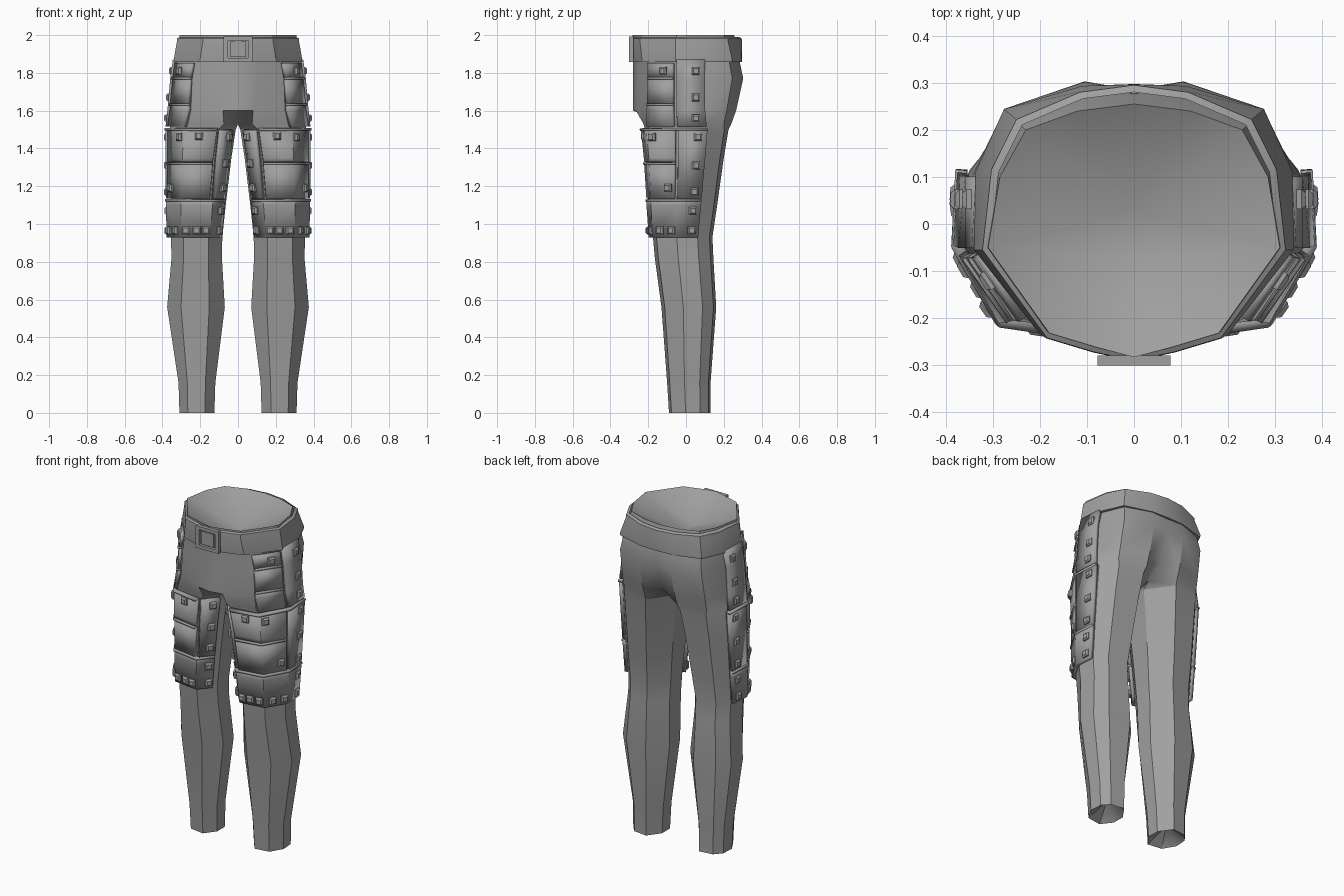
import bpy, bmesh, math
from mathutils import Vector

if "Cube" in bpy.data.objects:
    bpy.data.objects.remove(bpy.data.objects["Cube"])

grey = bpy.data.materials.new("plain_grey")
grey.diffuse_color = (0.35, 0.35, 0.35, 1)
grey.use_nodes = True
grey.node_tree.nodes["Principled BSDF"].inputs["Base Color"].default_value = grey.diffuse_color

# Half cross-section of a leg, going round from inner front to inner back
LEG = [(0, .3), (.27, 0), (.76, .06), (1, .4), (.97, .75), (.76, .95), (.3, 1), (0, .65)]
# Leg rows: height, inner x, outer x, front y, back y
ROWS = [(0, .125, .31, -.09, .13), (.16, .12, .315, -.10, .13), (.56, .07, .375, -.13, .16),
        (.82, .085, .352, -.165, .145), (.93, .083, .355, -.175, .14), (1.1, .065, .358, -.187, .165),
        (1.35, .035, .36, -.203, .2), (1.5, .012, .36, -.217, .225)]
rings = [(z, [(a + u * (b - a), f + v * (k - f)) for u, v in LEG]) for z, a, b, f, k in ROWS]
# Hip rings above the crotch
rings += [
    (1.53, [(0, -.1), (.075, -.225), (.265, -.205), (.36, -.05), (.355, .1), (.28, .2), (.11, .24), (0, .12)]),
    (1.6, [(0, -.28), (.08, -.265), (.25, -.195), (.35, -.05), (.345, .1), (.28, .215), (.11, .265), (0, .23)]),
    (1.77, [(0, -.28), (.1, -.255), (.24, -.19), (.335, -.05), (.335, .1), (.275, .245), (.105, .303), (0, .285)]),
    (1.88, [(0, -.28), (.1, -.255), (.22, -.195), (.32, -.05), (.31, .1), (.26, .225), (.11, .28), (0, .275)]),
    (2.0, [(0, -.283), (.08, -.262), (.18, -.232), (.31, -.05), (.285, .1), (.23, .2), (.12, .24), (0, .255)])]


def finish(bm, name, mirror=True, thickness=0):
    """Turn a bmesh into a shaded, optionally thickened and mirrored object."""
    if not thickness:
        bmesh.ops.recalc_face_normals(bm, faces=bm.faces)
    me = bpy.data.meshes.new(name)
    bm.to_mesh(me)
    bm.free()
    me.materials.append(grey)
    ob = bpy.data.objects.new(name, me)
    bpy.context.collection.objects.link(ob)
    if thickness:
        s = ob.modifiers.new("thickness", 'SOLIDIFY')
        s.thickness, s.offset = thickness, 1
    if mirror:
        m = ob.modifiers.new("mirror", 'MIRROR')
        m.use_clip = True
        m.merge_threshold = .0005
    bpy.ops.object.select_all(action='DESELECT')
    ob.select_set(True)
    bpy.context.view_layer.objects.active = ob
    bpy.ops.object.shade_smooth_by_angle(angle=math.radians(30))
    return ob


def flat_pos(t, z):
    """Point on the body outline; t counts corners round the section."""
    t %= 8
    i, f = int(t), t - int(t)
    for (z0, r0), (z1, r1) in zip(rings, rings[1:]):
        if z <= z1:
            break
    k = (z - z0) / (z1 - z0)
    a = Vector(r0[i]).lerp(Vector(r1[i]), k)
    b = Vector(r0[(i + 1) % 8]).lerp(Vector(r1[(i + 1) % 8]), k)
    return a.lerp(b, f)


def surface(t, z, off=0):
    """Body point pushed out by off, with its outward normal and tangent."""
    p = flat_pos(t, z)
    d = (flat_pos(t + .2, z) - flat_pos(t - .2, z)).normalized()
    n = Vector((d.y, -d.x, 0))
    return Vector((p.x, p.y, z)) + n * off, n, Vector((d.x, d.y, 0))


def plate(name, t0, t1, z0, z1, thickness=.018):
    """Armour plate that follows the body between two corners and two heights."""
    ts = [t0] + [i for i in range(8) if t0 + .01 < i < t1 - .01] + [t1]
    zs = [z0] + [r[0] for r in rings if z0 + .02 < r[0] < z1 - .02] + [z1]
    bm = bmesh.new()
    grid = [[bm.verts.new(surface(t, z, .004)[0]) for t in ts] for z in zs]
    for lo, hi in zip(grid, grid[1:]):
        for i in range(len(ts) - 1):
            bm.faces.new((lo[i], lo[i + 1], hi[i + 1], hi[i]))
    return finish(bm, name, True, thickness)


# Trousers: lofted half, dished waist and dished ankle openings
bm = bmesh.new()
loops = [[bm.verts.new((x, y, z)) for x, y in pts] for z, pts in rings]
for lo, hi in zip(loops, loops[1:]):
    for i in range(8):
        q = (lo[i], lo[(i + 1) % 8], hi[(i + 1) % 8], hi[i])
        if any(v.co.x > .001 for v in q):
            bm.faces.new(q)
top, foot = loops[-1], loops[0]
c0, c1 = bm.verts.new((0, -.08, 1.87)), bm.verts.new((0, .03, 1.87))
for i in range(7):
    if i == 3:
        bm.faces.new((top[3], top[4], c1, c0))
    else:
        bm.faces.new((top[i], top[i + 1], c0 if i < 3 else c1))
ankle = bm.verts.new((.215, .02, .08))
for i in range(8):
    bm.faces.new((foot[(i + 1) % 8], foot[i], ankle))
finish(bm, "trousers")

# Belt: band that flares downward at the sides
upper = [(0, -.29), (.085, -.272), (.185, -.242), (.322, -.055), (.303, .115), (.25, .222), (.115, .28), (0, .295)]
lower = [(0, -.285), (.1, -.264), (.2, -.232), (.338, -.055), (.335, .11), (.275, .243), (.11, .292), (0, .296)]
bm = bmesh.new()
bands = []
for pts, z, s in ((lower, 1.86, .93), (lower, 1.857, 1), (lower, 1.872, 1.005),
                  (upper, 1.965, 1.005), (upper, 1.982, 1), (upper, 1.99, .95)):
    bands.append([bm.verts.new((x * s, y * s, z)) for x, y in pts])
for lo, hi in zip(bands, bands[1:]):
    for i in range(7):
        bm.faces.new((lo[i], lo[i + 1], hi[i + 1], hi[i]))
finish(bm, "belt")


def box(bm, x, y, z, sx, sy, sz):
    for v in bmesh.ops.create_cube(bm, size=1)['verts']:
        v.co = Vector((v.co.x * sx + x, v.co.y * sy + y, v.co.z * sz + z))


# Buckle: square frame, inner plate and prong
bm = bmesh.new()
for s in (-1, 1):
    box(bm, s * .066, -.29, 1.925, .024, .022, .134)
    box(bm, 0, -.29, 1.925 + s * .057, .11, .022, .02)
box(bm, 0, -.285, 1.925, .085, .022, .08)
finish(bm, "buckle", False)

# Hip, thigh and knee plates
for i, (z0, z1) in enumerate(((1.515, 1.868), (1.135, 1.505))):
    plate(f"side_strip_{i}", 3.0, 4.0, z0, z1, .02)
for i, (z0, z1) in enumerate(((1.515, 1.63), (1.637, 1.768), (1.775, 1.85))):
    plate(f"hip_plate_{i}", 2.0, 2.93, z0, z1)
for i, (z0, z1) in enumerate(((1.135, 1.32), (1.328, 1.505))):
    plate(f"thigh_plate_{i}", 1.05, 2.93, z0, z1)
plate("inner_thigh_plate", .3, .97, 1.135, 1.5)
plate("knee_band", .3, 4.0, .93, 1.128, .02)

# Raised trims along the upper edges of the tiers
for name, t0, t1, z in (("knee_trim", .3, 4.0, 1.12), ("lower_thigh_trim", 1.05, 2.93, 1.315),
                        ("upper_thigh_trim", 1.05, 4.0, 1.497), ("lower_hip_trim", 2.0, 2.93, 1.625),
                        ("upper_hip_trim", 2.0, 2.93, 1.763)):
    plate(name, t0, t1, z, z + .012, .025)

# Studs: square rivets with sloping sides, placed by corner position and height
spots = [(3.68, z) for z in (1.81, 1.67, 1.56, 1.46, 1.31, 1.17, 1.07, .965)]
spots += [(.55, z) for z in (1.46, 1.32, 1.19, 1.07)]
spots += [(t, .965) for t in (.5, 1.12, 1.45, 1.85, 2.3, 2.85)]
spots += [(2.6, 1.81), (1.55, 1.465), (2.15, 1.46), (2.7, 1.19)]
bm = bmesh.new()
for t, z in spots:
    p, n, d = surface(t, z, .018)
    quads = []
    for half, h in ((.021, 0), (.021, .011), (.013, .02)):
        quads.append([bm.verts.new(p + d * (a * half) + Vector((0, 0, b * half)) + n * h)
                      for a, b in ((-1, -1), (1, -1), (1, 1), (-1, 1))])
    for lo, hi in zip(quads, quads[1:]):
        for i in range(4):
            bm.faces.new((lo[i], lo[(i + 1) % 4], hi[(i + 1) % 4], hi[i]))
    bm.faces.new(quads[-1])
    bm.faces.new(quads[0][::-1])
finish(bm, "studs")
